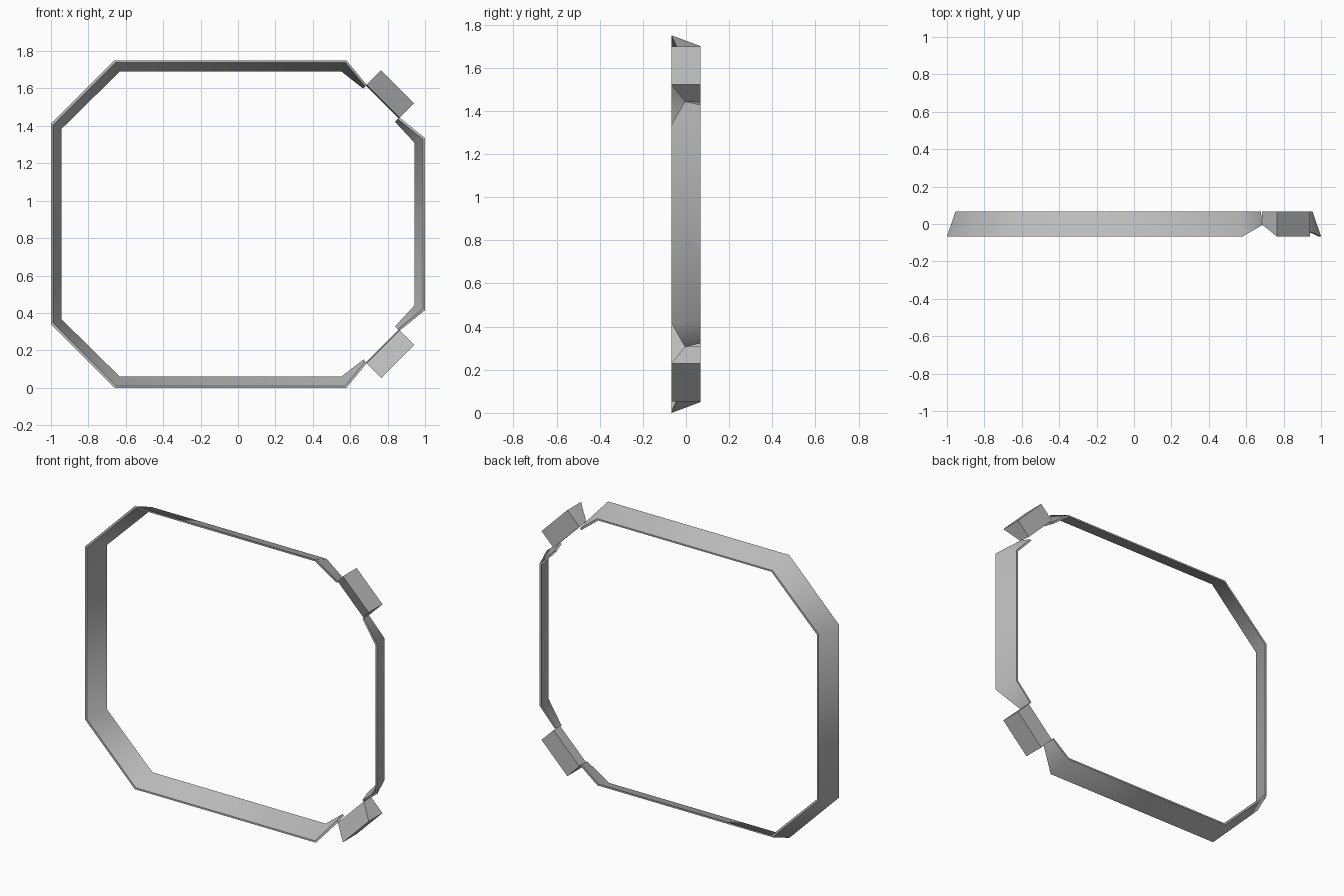
import bpy
import bmesh
from math import radians
from mathutils import Vector

cube = bpy.data.objects.get("Cube")
if cube:
    bpy.data.objects.remove(cube)

FRONT, BACK, FOLD = -0.067, 0.067, -0.005
MID = 0.875          # height of the mirror plane
WALL = 0.988         # inner skin as a fraction of the outer skin

grey = bpy.data.materials.new("plain grey")
grey.use_nodes = True
colour = (0.5, 0.5, 0.5, 1)
grey.diffuse_color = colour
grey.node_tree.nodes["Principled BSDF"].inputs["Base Color"].default_value = colour


def loft(name, sections, smooth):
    """Skin a row of matching closed cross-sections and cap both ends."""
    bm = bmesh.new()
    rings = [[bm.verts.new(p) for p in s] for s in sections]
    for a, b in zip(rings, rings[1:]):
        for i in range(len(a)):
            j = (i + 1) % len(a)
            bm.faces.new((a[i], a[j], b[j], b[i]))
    bm.faces.new(rings[0])
    bm.faces.new(rings[-1])
    bmesh.ops.recalc_face_normals(bm, faces=bm.faces)
    mesh = bpy.data.meshes.new(name)
    bm.to_mesh(mesh)
    bm.free()
    mesh.materials.append(grey)
    obj = bpy.data.objects.new(name, mesh)
    bpy.context.collection.objects.link(obj)
    if smooth:
        bpy.ops.object.select_all(action='DESELECT')
        obj.select_set(True)
        bpy.context.view_layer.objects.active = obj
        bpy.ops.object.shade_smooth_by_angle(angle=radians(60))
    return obj


def flip(p):
    return Vector((p[0], p[1], 2 * MID - p[2]))


def station(front, back, y=FRONT):
    """Flared wall section: outer front, outer back, inner back, inner front."""
    outer = [Vector((front[0], y, front[1])), Vector((back[0], BACK, back[1]))]
    inner = [Vector((p.x * WALL, p.y, MID + (p.z - MID) * WALL)) for p in outer]
    return [outer[0], outer[1], inner[1], inner[0]]


def band(name, upper):
    """Complete the upper half of a band with its mirrored lower half."""
    lower = [[flip(p) for p in s] for s in reversed(upper)]
    loft(name, upper + lower, True)


# Long band around the top, left-hand end and bottom of the frame
band("main_band", [
    station((0.687, 1.62), (0.678, 1.608), FOLD),
    station((0.58, 1.75), (0.56, 1.70)),
    station((-0.66, 1.75), (-0.64, 1.70)),
    station((-1.0, 1.41), (-0.955, 1.39)),
])

# Short band between the two corner blocks
band("side_band", [
    station((0.865, 1.444), (0.85, 1.428), FOLD),
    station((1.0, 1.335), (0.955, 1.315)),
])


# Corner blocks: wedge-fronted prisms laid across the cut corners
def block_section(x, z):
    profile = [(0, FRONT), (0, BACK), (0.082, BACK), (0.078, FOLD)]
    return [Vector((x - d, y, z - d)) for d, y in profile]


block = [block_section(0.765, 1.698), block_section(0.942, 1.521)]
loft("upper_block", block, False)
loft("lower_block", [[flip(p) for p in s] for s in block], False)
